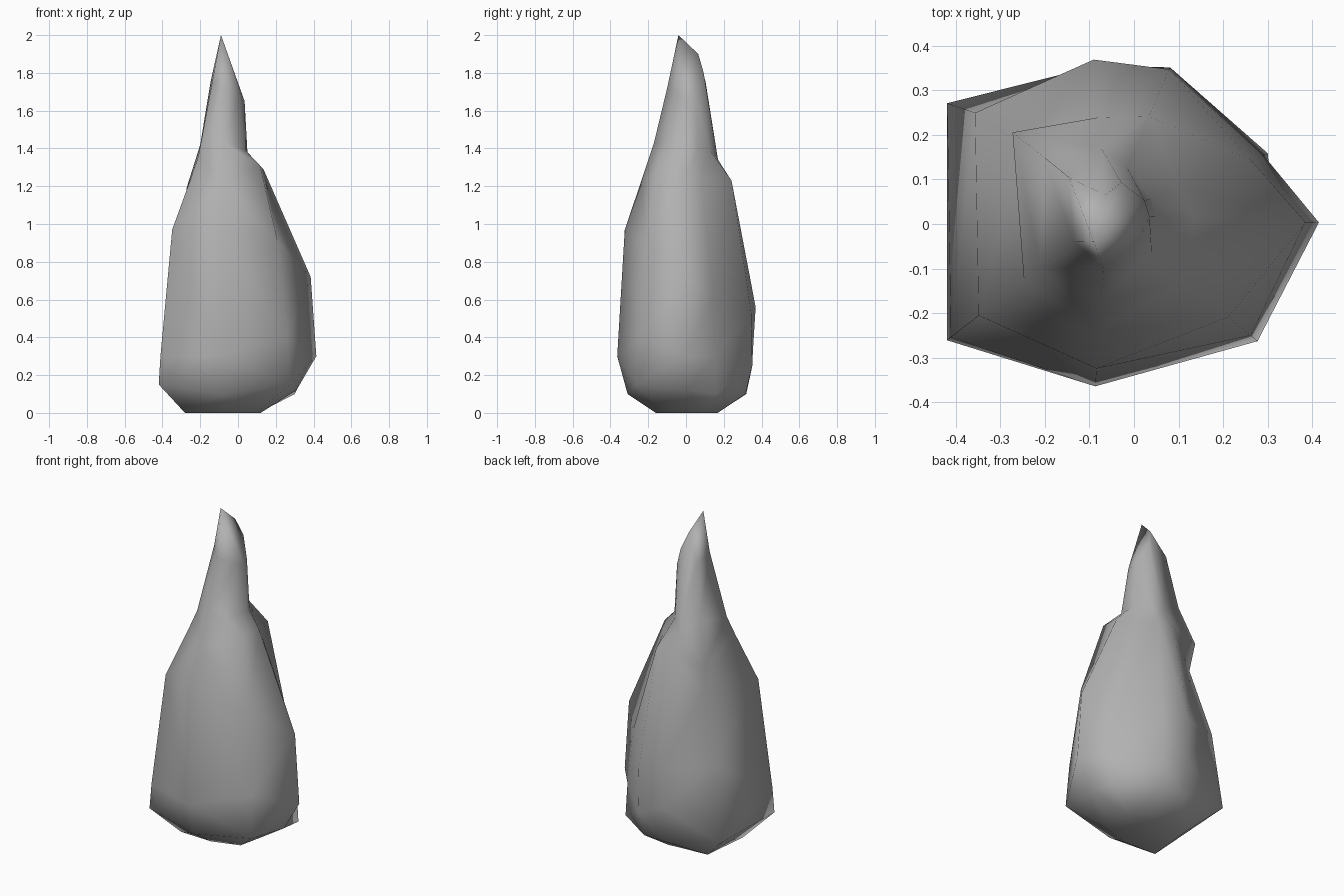
import bpy
import bmesh
from math import cos, sin, radians
from mathutils import Vector

# Remove the default object
default_cube = bpy.data.objects.get("Cube")
if default_cube:
    bpy.data.objects.remove(default_cube, do_unlink=True)


def make_material(name, colour):
    material = bpy.data.materials.new(name)
    material.use_nodes = True
    material.diffuse_color = colour
    shader = material.node_tree.nodes["Principled BSDF"]
    shader.inputs["Base Color"].default_value = colour
    shader.inputs["Roughness"].default_value = 0.9
    return material


# The rock is a stack of uneven rings around one upright axis.
# Each rib has a heading, a twist per unit of height,
# and a profile of (radius, height) from base to collar.
AXIS = Vector((-0.06, 0.02, 0))
TIP = Vector((-0.09, -0.04, 2))

left_front = (218, 0, [(0.28, 0), (0.456, 0.15), (0.445, 0.3), (0.366, 0.97),
                       (0.237, 1.25), (0.19, 1.36), (0.095, 1.76)])
front = (266, 0, [(0.18, 0), (0.33, 0.1), (0.385, 0.3), (0.345, 0.97),
                  (0.26, 1.22), (0.19, 1.43), (0.12, 1.72)])
right_front = (320, 0, [(0.2, 0), (0.44, 0.15), (0.42, 0.4), (0.355, 0.9),
                        (0.23, 1.31), (0.13, 1.39), (0.09, 1.68)])
right = (358, 0, [(0.18, 0), (0.37, 0.12), (0.475, 0.3), (0.445, 0.72),
                  (0.195, 1.29), (0.11, 1.38), (0.095, 1.65)])
right_hollow = (21, 0, [(0.18, 0), (0.386, 0.1), (0.375, 0.3), (0.345, 0.62),
                        (0.17, 1.24), (0.105, 1.38), (0.09, 1.68)])
right_back = (67, 0, [(0.16, 0), (0.32, 0.1), (0.36, 0.25), (0.355, 0.52),
                      (0.24, 1.23), (0.115, 1.39), (0.08, 1.8)])
back = (95, 0, [(0.14, 0), (0.3, 0.1), (0.335, 0.32), (0.35, 0.56),
                (0.22, 1.22), (0.15, 1.34), (0.045, 1.9)])
left_back = (146, -6, [(0.23, 0), (0.438, 0.16), (0.375, 0.62), (0.25, 1.02),
                       (0.282, 1.19), (0.19, 1.42), (0.12, 1.75)])
ribs = [left_front, front, right_front, right,
        right_hollow, right_back, back, left_back]


def rib_vertices(bm, heading, twist, profile):
    """Place one rib's profile, turning its heading with height."""
    vertices = []
    for radius, height in profile:
        angle = radians(heading + twist * height)
        offset = Vector((radius * cos(angle), radius * sin(angle), height))
        vertices.append(bm.verts.new(AXIS + offset))
    return vertices


bm = bmesh.new()
columns = [rib_vertices(bm, *rib) for rib in ribs]
tip = bm.verts.new(TIP)

# Skin neighbouring ribs, then close the spire at the tip
for index, column in enumerate(columns):
    following = columns[(index + 1) % len(columns)]
    for level in range(len(column) - 1):
        bm.faces.new((column[level], following[level],
                      following[level + 1], column[level + 1]))
    bm.faces.new((column[-1], following[-1], tip))

# Flat underside
bm.faces.new([column[0] for column in reversed(columns)])

bmesh.ops.triangulate(bm, faces=bm.faces[:])
bmesh.ops.recalc_face_normals(bm, faces=bm.faces[:])
for face in bm.faces:
    face.smooth = True

mesh = bpy.data.meshes.new("rock_spire")
bm.to_mesh(mesh)
bm.free()
mesh.materials.append(make_material("stone grey", (0.44, 0.44, 0.44, 1)))
rock_spire = bpy.data.objects.new("rock_spire", mesh)
bpy.context.collection.objects.link(rock_spire)
